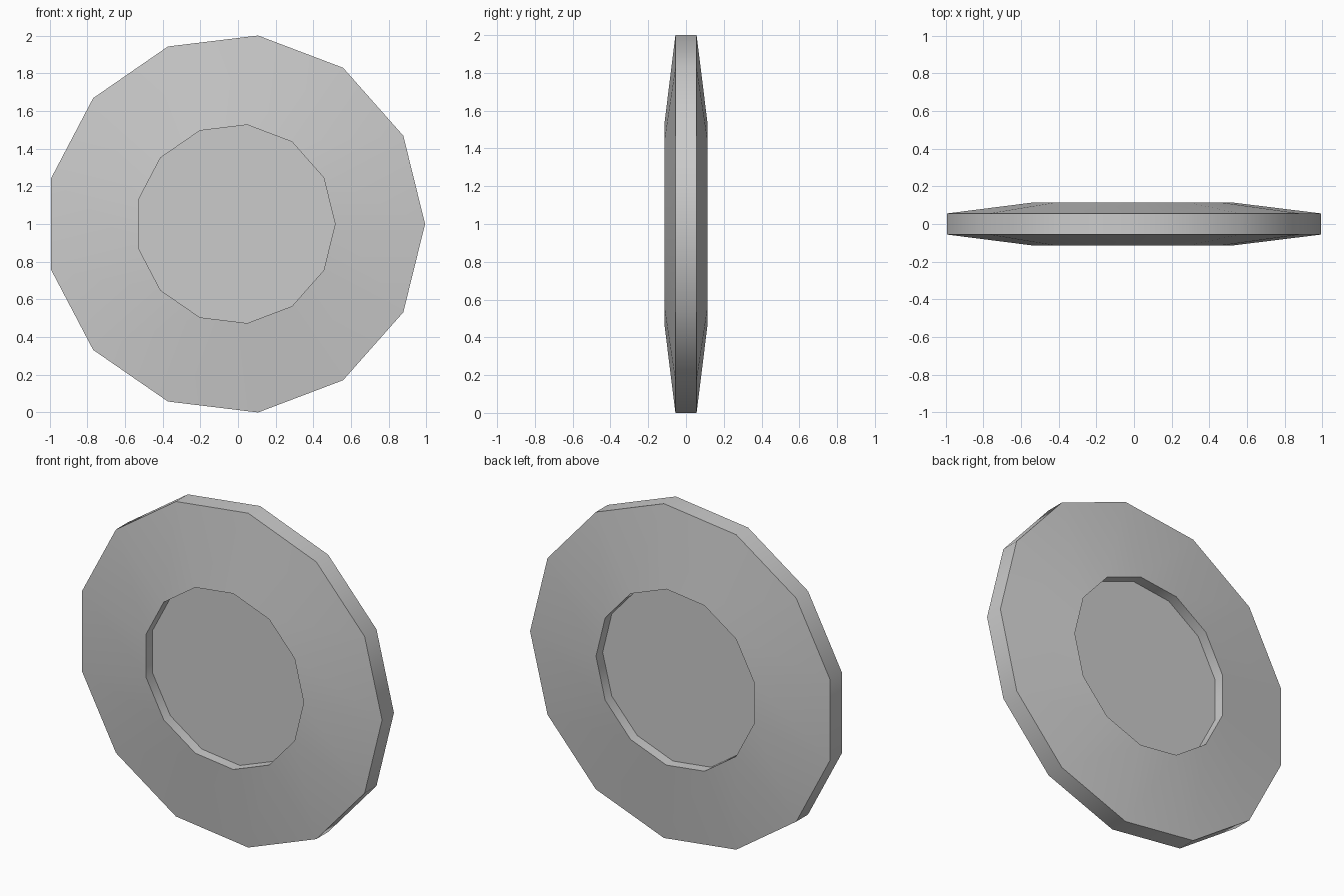
import bpy, bmesh, math

if "Cube" in bpy.data.objects:
    bpy.data.objects.remove(bpy.data.objects["Cube"])

SIDES = 13
R = 1 / math.sin(2 * math.pi * 3 / SIDES)   # makes the height exactly 2
CX = -R * (1 - math.cos(math.pi / SIDES)) / 2

# Half profile (radius, y) from back recess floor, over the rim, to front recess floor
r_in = 0.526 * R
profile = [(r_in, 0.052), (r_in, 0.115), (R, 0.056),
           (R, -0.056), (r_in, -0.115), (r_in, -0.052)]

bm = bmesh.new()
rings = []
for r, y in profile:
    rings.append([bm.verts.new((CX + r * math.cos(2 * math.pi * i / SIDES), y,
                                1 + r * math.sin(2 * math.pi * i / SIDES)))
                  for i in range(SIDES)])

# Recess walls, sloping faces and outer rim
for a, b in zip(rings, rings[1:]):
    for i in range(SIDES):
        j = (i + 1) % SIDES
        bm.faces.new((a[i], a[j], b[j], b[i]))

# Recess floors
bm.faces.new(rings[0])
bm.faces.new(rings[-1])
bmesh.ops.recalc_face_normals(bm, faces=bm.faces)

mesh = bpy.data.meshes.new("wheel_disc")
bm.to_mesh(mesh)
bm.free()
disc = bpy.data.objects.new("wheel_disc", mesh)
bpy.context.collection.objects.link(disc)
bpy.context.view_layer.objects.active = disc
disc.select_set(True)
bpy.ops.object.shade_smooth_by_angle(angle=math.radians(30))
